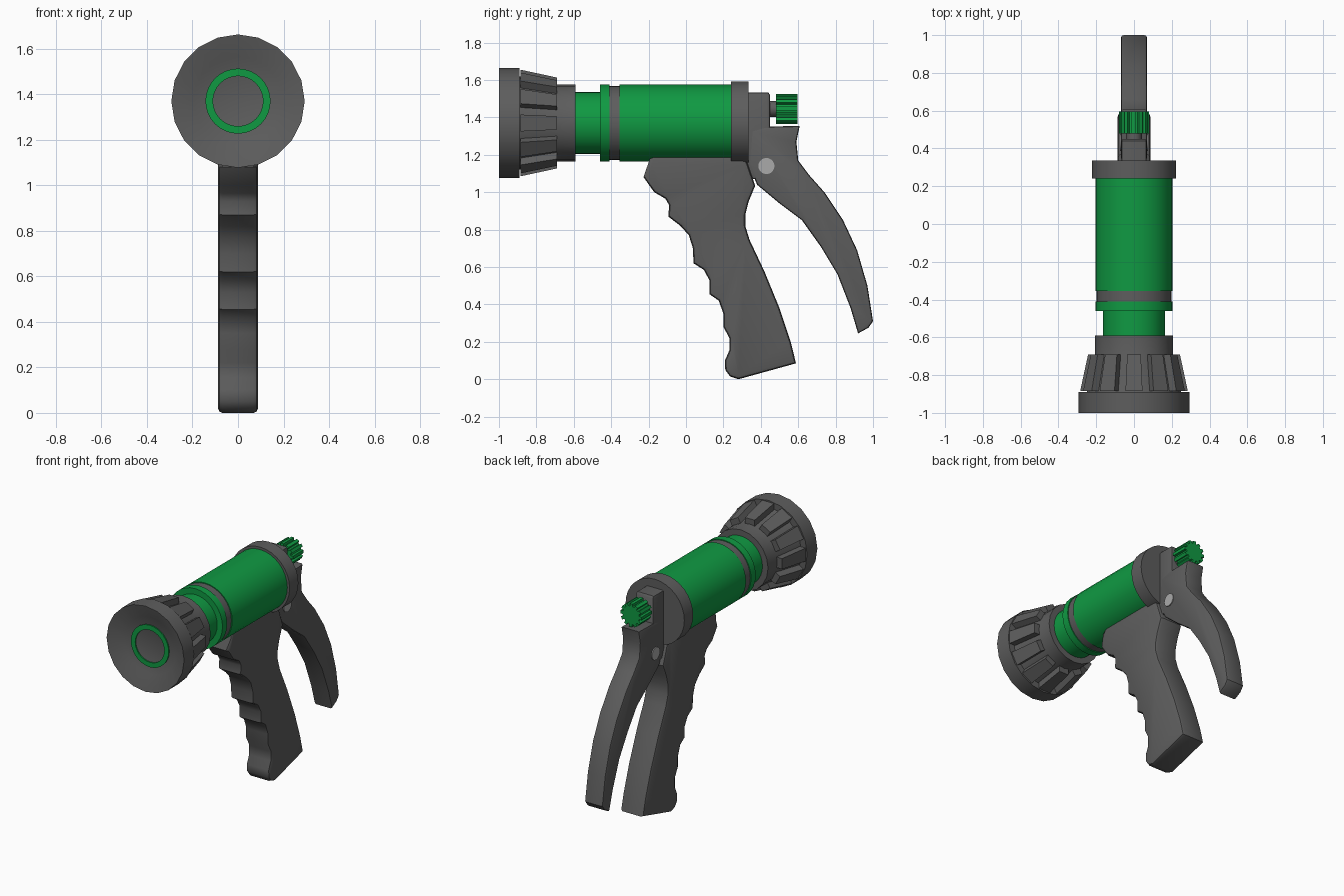
import bpy, bmesh
from math import pi, sin, cos
from mathutils import Vector, Matrix

if "Cube" in bpy.data.objects:
    bpy.data.objects.remove(bpy.data.objects["Cube"])

AXIS_Z = 1.37


def material(name, color):
    m = bpy.data.materials.new(name)
    m.diffuse_color = color
    m.use_nodes = True
    m.node_tree.nodes["Principled BSDF"].inputs["Base Color"].default_value = m.diffuse_color
    return m


DARK = material("dark_grey", (0.11, 0.11, 0.11, 1))
GREEN = material("green", (0.005, 0.32, 0.055, 1))
LIGHT = material("pin_grey", (0.4, 0.4, 0.4, 1))


def finish(name, bm, mat, angle=35):
    bmesh.ops.recalc_face_normals(bm, faces=bm.faces)
    me = bpy.data.meshes.new(name)
    bm.to_mesh(me)
    bm.free()
    ob = bpy.data.objects.new(name, me)
    bpy.context.collection.objects.link(ob)
    me.materials.append(mat)
    bpy.ops.object.select_all(action='DESELECT')
    ob.select_set(True)
    bpy.context.view_layer.objects.active = ob
    bpy.ops.object.shade_smooth_by_angle(angle=angle * pi / 180)
    return ob


def lathe(name, profile, mat, sides=32, z=AXIS_Z, closed=False):
    """Revolve (radius, y) points about the barrel direction."""
    bm = bmesh.new()
    vs = [bm.verts.new((0, y, z + r)) for r, y in profile]
    es = [bm.edges.new(p) for p in zip(vs, vs[1:])]
    if closed:
        es.append(bm.edges.new((vs[-1], vs[0])))
    bmesh.ops.spin(bm, geom=vs + es, cent=(0, 0, z), axis=(0, 1, 0),
                   angle=2 * pi, steps=sides)
    bmesh.ops.remove_doubles(bm, verts=bm.verts, dist=1e-4)
    return finish(name, bm, mat)


def ring(name, r, y0, y1, mat, sides=32, z=AXIS_Z):
    return lathe(name, [(0, y0), (r, y0), (r, y1), (0, y1)], mat, sides, z)


def slab(name, outline, half, mat, bevel):
    """Extrude a (y, z) side outline across x and round its rims."""
    bm = bmesh.new()
    f = bm.faces.new([bm.verts.new((-half, y, z)) for y, z in outline])
    ext = bmesh.ops.extrude_face_region(bm, geom=[f])["geom"]
    for v in ext:
        if isinstance(v, bmesh.types.BMVert):
            v.co.x = half
    if not f.is_valid or len(bm.faces) < len(outline) + 2:
        bm.faces.new([v for v in bm.verts if v.co.x < 0])
    rims = [e for e in bm.edges if abs(e.verts[0].co.x - e.verts[1].co.x) < 1e-5]
    bmesh.ops.bevel(bm, geom=rims, offset=bevel, segments=2, profile=0.5,
                    affect='EDGES', clamp_overlap=True)
    return finish(name, bm, mat)


# Spray head with dished face
lathe("spray_head", [(0, -0.945), (0.195, -0.945), (0.288, -1.0), (0.293, -1.0),
                     (0.293, -0.89), (0.25, -0.89), (0.207, -0.69),
                     (0.207, -0.59), (0, -0.59)], DARK, 20)
lathe("spray_ring", [(0.11, -0.93), (0.11, -0.953), (0.143, -0.953), (0.143, -0.93)],
      GREEN, 32, closed=True)

# Tapered grip ribs around the head
bm = bmesh.new()
for i in range(12):
    rot = Matrix.Rotation(i * pi / 6, 4, 'Y')
    g = bmesh.ops.create_cube(bm, size=1)["verts"]
    for v in g:
        front, outer = v.co.y < 0, v.co.z > 0
        r = (0.285 if front else 0.243) if outer else 0.19
        w = 0.045 if front else 0.036
        v.co = rot @ Vector((w if v.co.x > 0 else -w, -0.885 if front else -0.69, r))
        v.co.z += AXIS_Z
finish("head_ribs", bm, DARK)

# Barrel
ring("neck", 0.165, -0.60, -0.45, GREEN)
ring("front_flange", 0.205, -0.46, -0.41, GREEN)
ring("barrel_band", 0.199, -0.41, -0.355, DARK)
ring("barrel", 0.205, -0.355, 0.245, GREEN)
ring("rear_collar", 0.222, 0.24, 0.335, DARK)

# Handle with finger grooves
slab("handle", [(-0.18, 1.215), (-0.2, 1.16), (-0.227, 1.08), (-0.17, 1.0),
                (-0.11, 0.965), (-0.09, 0.93), (-0.095, 0.87), (-0.03, 0.82),
                (0.015, 0.77), (0.037, 0.70), (0.04, 0.62), (0.095, 0.585),
                (0.125, 0.53), (0.125, 0.455), (0.175, 0.42), (0.2, 0.35),
                (0.2, 0.28), (0.232, 0.22), (0.232, 0.155), (0.208, 0.10),
                (0.21, 0.05), (0.235, 0.015), (0.28, 0.0), (0.588, 0.085),
                (0.56, 0.2), (0.5, 0.38), (0.42, 0.575), (0.34, 0.745),
                (0.317, 0.82), (0.317, 0.88), (0.335, 0.95), (0.37, 1.035),
                (0.33, 1.15), (0.3, 1.215)], 0.088, DARK, 0.02)

# Valve block and squeeze lever
slab("valve_block", [(0.32, 1.07), (0.45, 1.07), (0.45, 1.52), (0.44, 1.533),
                     (0.32, 1.533)], 0.066, DARK, 0.012)
slab("lever", [(0.335, 1.15), (0.35, 1.33), (0.42, 1.35), (0.608, 1.355),
               (0.59, 1.27), (0.6, 1.17), (0.66, 1.09), (0.74, 1.0),
               (0.84, 0.85), (0.915, 0.69), (0.97, 0.5), (1.0, 0.31),
               (0.975, 0.275), (0.92, 0.245), (0.88, 0.38), (0.81, 0.56),
               (0.72, 0.71), (0.62, 0.85), (0.5, 0.94), (0.38, 1.04)],
     0.069, DARK, 0.014)

# Pivot pin through the lever
bm = bmesh.new()
bmesh.ops.create_cone(bm, cap_ends=True, segments=24, radius1=0.043, radius2=0.043,
                      depth=0.15, matrix=Matrix.Translation((0, 0.43, 1.14))
                      @ Matrix.Rotation(pi / 2, 4, 'Y'))
finish("pivot_pin", bm, LIGHT)

# Adjusting knob with teeth
ring("knob_shaft", 0.042, 0.44, 0.49, DARK, 20, 1.445)
bm = bmesh.new()
pts = []
for i in range(12):
    for da, r in ((-0.17, 0.08), (0.09, 0.08), (0.13, 0.063), (0.31, 0.063)):
        a = i * pi / 6 + da
        pts.append(bm.verts.new((r * sin(a), 0.48, 1.445 + r * cos(a))))
face = bm.faces.new(pts)
back = bmesh.ops.extrude_face_region(bm, geom=[face], use_keep_orig=True)["geom"]
bmesh.ops.translate(bm, vec=(0, 0.115, 0),
                    verts=[v for v in back if isinstance(v, bmesh.types.BMVert)])
finish("knob", bm, GREEN)
